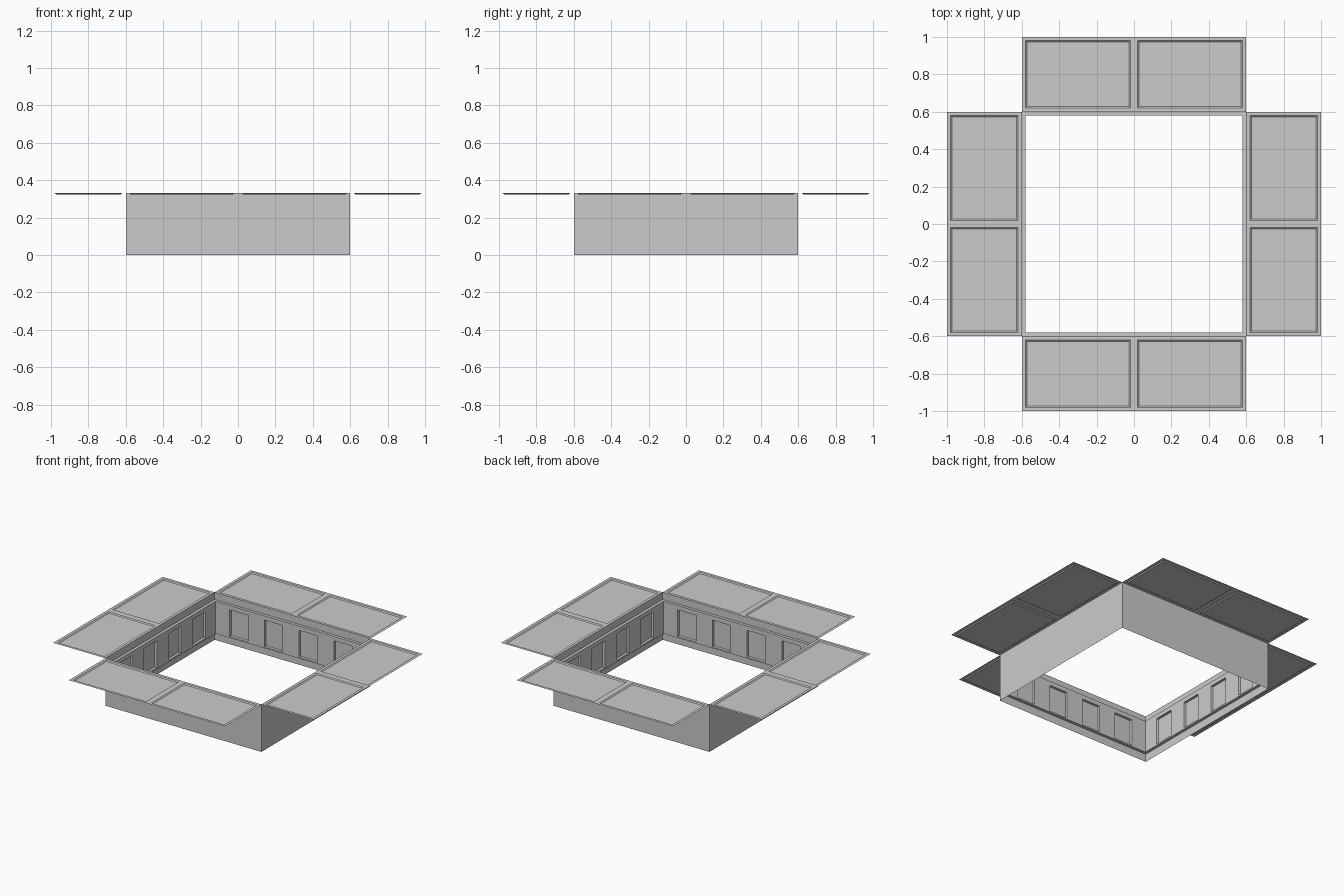
import bpy, bmesh, math
from mathutils import Matrix, Vector

cube = bpy.data.objects.get("Cube")
if cube:
    bpy.data.objects.remove(cube, do_unlink=True)

HALF, HEIGHT, LEDGE = 0.6, 0.33, 0.02
SLAB_LOW, SLAB_HIGH = 0.055, 0.28

grey = bpy.data.materials.new("light grey")
grey.use_nodes = True
grey.diffuse_color = (0.6, 0.6, 0.6, 1)
grey.node_tree.nodes["Principled BSDF"].inputs["Base Color"].default_value = (0.6, 0.6, 0.6, 1)


def sheet(bm, us, vs, place):
    """Grid of quads over the cuts us and vs; returns faces keyed by cell."""
    verts = [[bm.verts.new(place(u, v)) for v in vs] for u in us]
    return {(i, j): bm.faces.new((verts[i][j], verts[i + 1][j],
                                  verts[i + 1][j + 1], verts[i][j + 1]))
            for i in range(len(us) - 1) for j in range(len(vs) - 1)}


def sink(bm, faces, margin, depth):
    """Press panels into the sheet."""
    bm.normal_update()
    bmesh.ops.inset_individual(bm, faces=faces, thickness=margin, depth=-depth)


def four_sides(bm, name):
    """Place the part on each of the four sides."""
    mesh = bpy.data.meshes.new(name)
    bm.to_mesh(mesh)
    bm.free()
    mesh.materials.append(grey)
    for k, side in enumerate(("back", "right", "front", "left")):
        ob = bpy.data.objects.new(f"{side}_{name}", mesh)
        ob.rotation_euler.z = k * math.pi / 2
        bpy.context.collection.objects.link(ob)


# Roof flap: flat sheet with two sunken panels
bm = bmesh.new()
cells = sheet(bm, (-HALF, -0.58, -0.02, 0.02, 0.58, HALF), (HALF, 0.62, 0.98, 1),
              lambda u, v: Vector((u, v, HEIGHT)))
sink(bm, [cells[1, 1], cells[3, 1]], 0.01, 0.006)
four_sides(bm, "roof_flap")

# Wall: thin outer sheet
bm = bmesh.new()
sheet(bm, (-HALF, HALF), (0, HEIGHT), lambda u, v: Vector((u, HALF, v)))
four_sides(bm, "wall")

# Inner lining: mitred slab with four sunken windows
bm = bmesh.new()
inner = HALF - LEDGE
cuts = [-inner]
for i in range(4):
    middle = (i - 1.5) * 0.267
    cuts += [middle - 0.07, middle + 0.07]
cuts.append(inner)
cells = sheet(bm, cuts, (SLAB_LOW, 0.065, 0.25, SLAB_HIGH),
              lambda u, v: Vector((u, inner, v)))
for z in (SLAB_LOW, SLAB_HIGH):
    ledge = [(-inner, inner), (inner, inner), (HALF, HALF), (-HALF, HALF)]
    if z == SLAB_LOW:
        ledge.reverse()
    bm.faces.new([bm.verts.new((x, y, z)) for x, y in ledge])
sink(bm, [cells[i, 1] for i in (1, 3, 5, 7)], 0.003, 0.015)
four_sides(bm, "wall_lining")
